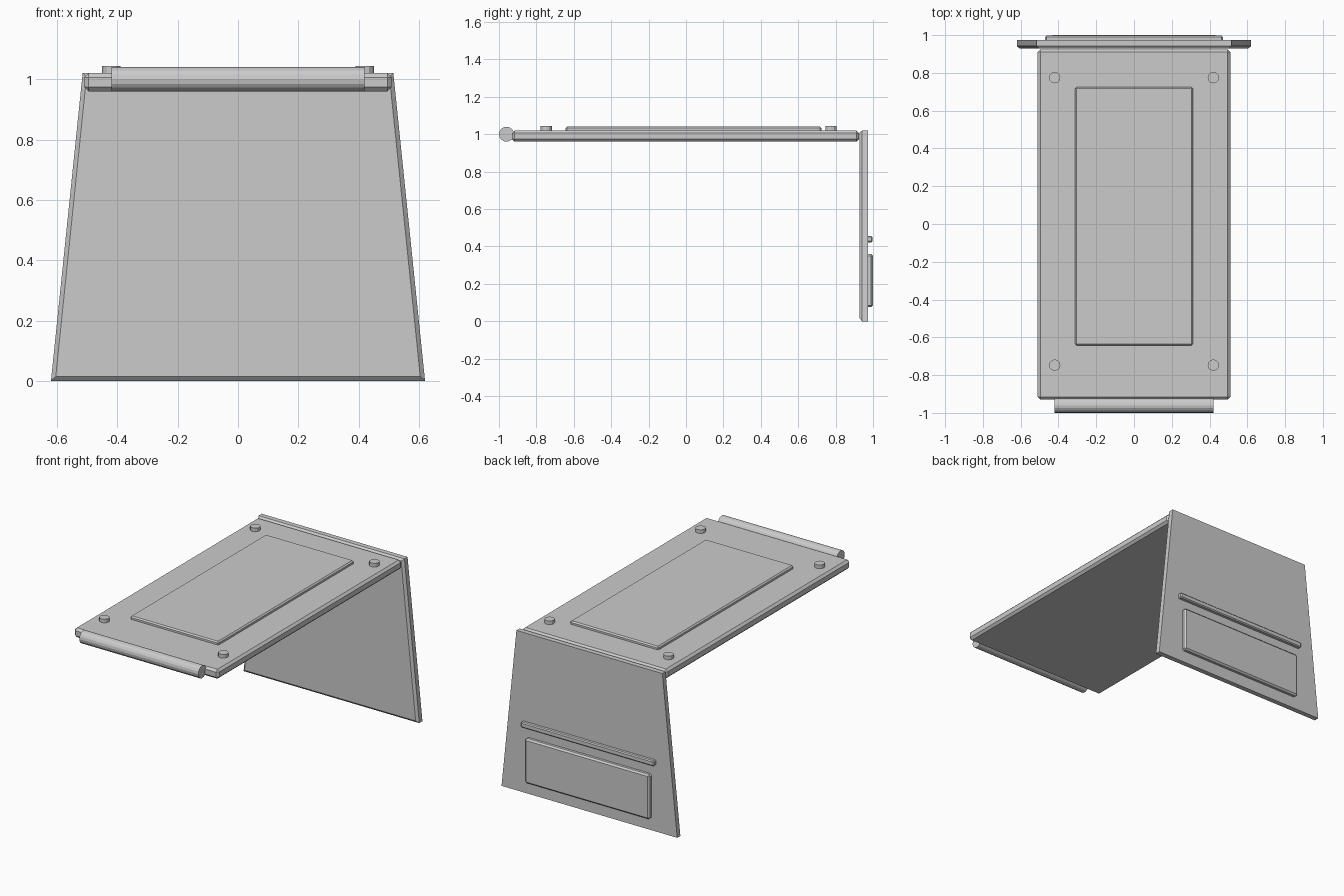
import bpy, bmesh
from math import pi

if "Cube" in bpy.data.objects:
    bpy.data.objects.remove(bpy.data.objects["Cube"])


def finish(name, bm):
    bmesh.ops.recalc_face_normals(bm, faces=bm.faces)
    mesh = bpy.data.meshes.new(name)
    bm.to_mesh(mesh)
    bm.free()
    obj = bpy.data.objects.new(name, mesh)
    bpy.context.collection.objects.link(obj)
    return obj


def box(name, x, y, z, bevel):
    """Chamfered box from (min, max) ranges."""
    bm = bmesh.new()
    bmesh.ops.create_cube(bm, size=1)
    for v in bm.verts:
        v.co = [r[0] if c < 0 else r[1] for c, r in zip(v.co, (x, y, z))]
    obj = finish(name, bm)
    mod = obj.modifiers.new("chamfer", "BEVEL")
    mod.width, mod.segments = bevel, 1
    return obj


def cylinder(name, loc, radius, depth, sides, rot=(0, 0, 0)):
    bpy.ops.mesh.primitive_cylinder_add(vertices=sides, radius=radius, depth=depth,
                                        location=loc, rotation=rot)
    bpy.context.object.name = name


# Horizontal top board with its raised panel
box("top_board", (-0.51, 0.51), (-0.93, 0.925), (0.96, 1.02), 0.014)
box("top_panel", (-0.312, 0.312), (-0.643, 0.725), (1.01, 1.04), 0.008)

# Corner studs
for sx in (-1, 1):
    for end, y in (("front", -0.747), ("back", 0.775)):
        side = "left" if sx < 0 else "right"
        cylinder(f"stud_{end}_{side}", (sx * 0.42, y, 1.027), 0.03, 0.032, 12)

# Rounded front edge roll
cylinder("front_roll", (0, -0.96, 1.0), 0.04, 0.84, 16, (0, pi / 2, 0))

# Tapered back panel, front edges chamfered
bm = bmesh.new()
outline = [(-0.62, 0), (0.62, 0), (0.515, 1.02), (-0.515, 1.02)]
inset = [(-0.604, 0.015), (0.604, 0.015), (0.502, 1.008), (-0.502, 1.008)]
rings = [[bm.verts.new((x, y, z)) for x, z in pts]
         for pts, y in ((inset, 0.928), (outline, 0.942), (outline, 0.974))]
bm.faces.new(rings[0])
bm.faces.new(rings[-1])
for a, b in zip(rings, rings[1:]):
    for i in range(4):
        j = (i + 1) % 4
        bm.faces.new((a[i], a[j], b[j], b[i]))
finish("back_panel", bm)

# Raised plate and bar on the back
box("back_plate", (-0.44, 0.44), (0.96, 1.0), (0.075, 0.36), 0.01)
box("back_bar", (-0.47, 0.47), (0.96, 0.997), (0.422, 0.456), 0.006)
